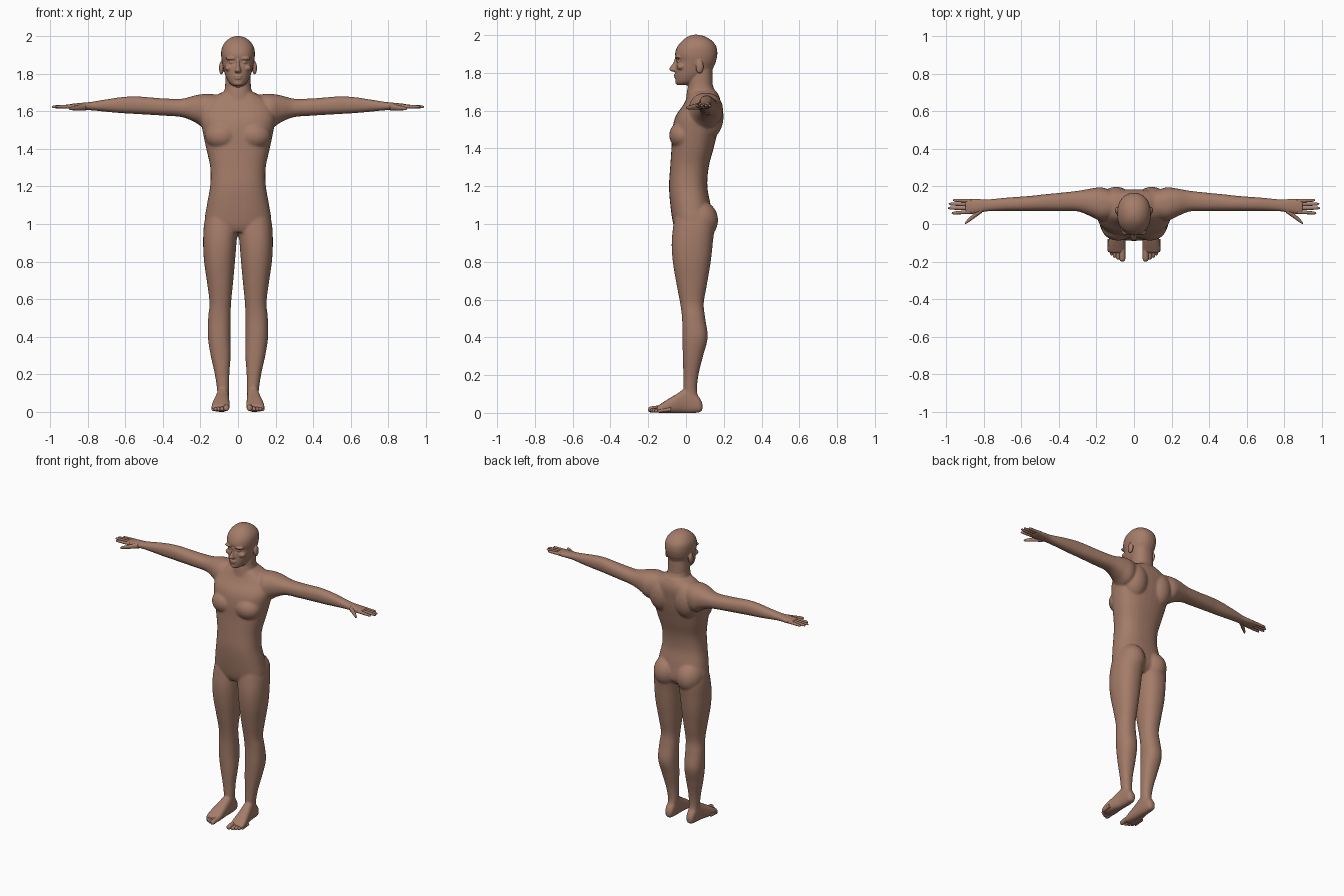
import bpy, bmesh, math
from mathutils import Matrix, Vector

skin = bpy.data.materials.new("warm_brown_skin")
skin.diffuse_color = (0.37, 0.20, 0.14, 1)


def spline(rows, sub=5):
    """Catmull-Rom interpolation through the section rows."""
    pts = [Vector(r) for r in rows]
    out = []
    for i in range(len(pts) - 1):
        p0, p1, p2, p3 = pts[max(i - 1, 0)], pts[i], pts[i + 1], pts[min(i + 2, len(pts) - 1)]
        for k in range(sub):
            t = k / sub
            out.append(0.5 * (2 * p1 + (p2 - p0) * t + (2 * p0 - 5 * p1 + 4 * p2 - p3) * t * t
                              + (3 * p1 - p0 - 3 * p2 + p3) * t ** 3))
    return out + [pts[-1]]


def loft(bm, axis, rows, side=1, p=2.25, seg=32):
    """Closed tube; each row is position along axis, then min/max of the two other axes."""
    rings = []
    for t, a0, a1, b0, b1 in spline(rows):
        ring = []
        for k in range(seg):
            c, s = math.cos(math.tau * k / seg), math.sin(math.tau * k / seg)
            a = (a0 + a1) / 2 + (a1 - a0) / 2 * math.copysign(abs(c) ** (2 / p), c)
            b = (b0 + b1) / 2 + (b1 - b0) / 2 * math.copysign(abs(s) ** (2 / p), s)
            x, y, z = {"x": (t, a, b), "y": (a, t, b), "z": (a, b, t)}[axis]
            ring.append(bm.verts.new((x * side, y, z)))
        rings.append(ring)
    for r, q in zip(rings, rings[1:]):
        for k in range(seg):
            n = (k + 1) % seg
            bm.faces.new((r[k], r[n], q[n], q[k]))
    bm.faces.new(rings[0])
    bm.faces.new(rings[-1])


def column(bm, rows, p=2.25):
    """Vertical loft centred on x = 0: z, half width, front y, back y."""
    loft(bm, "z", [(z, -w, w, f, b) for z, w, f, b in rows], p=p)


def blob(bm, centre, radii):
    m = Matrix.Translation(centre) @ Matrix.Diagonal((*radii, 1))
    bmesh.ops.create_uvsphere(bm, u_segments=24, v_segments=16, radius=1, matrix=m)


def digit(bm, axis, base, tip, r0, r1, side):
    """Rounded finger or toe from base to tip."""
    i, j, k = {"x": (0, 1, 2), "y": (1, 0, 2)}[axis]
    rows = []
    for t, f in ((0, 1), (0.3, 0.97), (0.6, 1), (0.85, 0.97), (0.96, 0.7), (1, 0.2)):
        c = Vector(base).lerp(Vector(tip), t)
        r = (r0 + (r1 - r0) * t) * f
        rows.append((c[i], c[j] - r, c[j] + r, c[k] - r, c[k] + r))
    loft(bm, axis, rows, side, p=2, seg=16)


def finish(name, bm, voxel=0, smooth=0):
    """Make the object; with a voxel size, fuse all pieces and relax the surface."""
    bmesh.ops.recalc_face_normals(bm, faces=bm.faces)
    me = bpy.data.meshes.new(name)
    bm.to_mesh(me)
    bm.free()
    ob = bpy.data.objects.new(name, me)
    bpy.context.collection.objects.link(ob)
    if voxel:
        rm = ob.modifiers.new("fuse", "REMESH")
        rm.mode, rm.voxel_size = "VOXEL", voxel
        sm = ob.modifiers.new("relax", "SMOOTH")
        sm.factor, sm.iterations = 0.5, smooth
        dg = bpy.context.evaluated_depsgraph_get()
        dg.update()
        fused = bpy.data.meshes.new_from_object(ob.evaluated_get(dg))
        ob.modifiers.clear()
        ob.data = fused
    ob.data.materials.clear()
    ob.data.materials.append(skin)
    ob.data.shade_smooth()
    return ob


# torso and neck
bm = bmesh.new()
column(bm, [(0.955, 0.10, -0.05, 0.10), (1.0, 0.174, -0.068, 0.14), (1.1, 0.166, -0.083, 0.13),
            (1.2, 0.149, -0.09, 0.113), (1.3, 0.148, -0.084, 0.12), (1.4, 0.169, -0.077, 0.146),
            (1.5, 0.19, -0.072, 0.17), (1.57, 0.2, -0.055, 0.18), (1.63, 0.185, -0.015, 0.185),
            (1.67, 0.145, 0.005, 0.178), (1.705, 0.08, 0.015, 0.16)], p=2.4)
column(bm, [(1.62, 0.08, -0.005, 0.18), (1.68, 0.076, 0.002, 0.168), (1.72, 0.071, 0.008, 0.147),
            (1.77, 0.066, 0.02, 0.132)])
for s in (1, -1):
    # chest, shoulder blades and buttocks
    blob(bm, (0.085 * s, -0.015, 1.47), (0.09, 0.074, 0.075))
    blob(bm, (0.095 * s, 0.12, 1.57), (0.085, 0.079, 0.12))
    blob(bm, (0.086 * s, 0.07, 1.02), (0.088, 0.1, 0.105))
    # leg
    loft(bm, "z", [(0.07, 0.052, 0.108, 0.0, 0.07), (0.12, 0.047, 0.112, -0.012, 0.058),
                   (0.2, 0.046, 0.124, -0.014, 0.066), (0.3, 0.039, 0.146, -0.017, 0.09),
                   (0.4, 0.039, 0.161, -0.019, 0.115), (0.5, 0.039, 0.159, -0.021, 0.102),
                   (0.58, 0.037, 0.152, -0.031, 0.094), (0.68, 0.027, 0.164, -0.05, 0.111),
                   (0.8, 0.016, 0.181, -0.07, 0.131), (0.9, 0.008, 0.186, -0.076, 0.142),
                   (1.0, 0.0, 0.181, -0.066, 0.15), (1.08, 0.02, 0.16, -0.05, 0.125)], s)
    # foot
    loft(bm, "y", [(0.087, 0.066, 0.096, 0.015, 0.05), (0.072, 0.054, 0.107, 0.003, 0.08),
                   (0.03, 0.048, 0.112, -0.002, 0.125), (-0.01, 0.047, 0.116, -0.002, 0.125),
                   (-0.05, 0.046, 0.126, -0.002, 0.1), (-0.1, 0.044, 0.138, -0.002, 0.07),
                   (-0.135, 0.044, 0.142, -0.001, 0.047), (-0.155, 0.048, 0.136, 0.003, 0.034)], s, p=2.6)
    # arm and palm
    loft(bm, "x", [(0.04, 0.06, 0.16, 1.6, 1.69), (0.1, 0.04, 0.17, 1.55, 1.69),
                   (0.17, 0.015, 0.195, 1.51, 1.694), (0.23, 0.04, 0.189, 1.543, 1.686),
                   (0.3, 0.067, 0.177, 1.57, 1.668), (0.4, 0.069, 0.166, 1.578, 1.67),
                   (0.5, 0.069, 0.156, 1.584, 1.678), (0.55, 0.069, 0.15, 1.587, 1.681),
                   (0.62, 0.069, 0.145, 1.591, 1.677), (0.7, 0.07, 0.139, 1.598, 1.665),
                   (0.78, 0.067, 0.131, 1.606, 1.652), (0.83, 0.058, 0.134, 1.608, 1.647),
                   (0.87, 0.052, 0.136, 1.61, 1.643), (0.9, 0.055, 0.132, 1.614, 1.639)], s)
body = finish("body", bm, 0.006, 10)

# head with face
bm = bmesh.new()
column(bm, [(1.67, 0.062, 0.02, 0.15), (1.73, 0.068, 0.01, 0.142), (1.82, 0.066, 0.02, 0.14)])
column(bm, [(1.735, 0.022, -0.045, 0.01), (1.75, 0.044, -0.054, 0.06), (1.78, 0.062, -0.057, 0.1),
            (1.81, 0.073, -0.057, 0.135), (1.84, 0.08, -0.055, 0.15), (1.862, 0.085, -0.05, 0.159),
            (1.9, 0.09, -0.058, 0.166), (1.94, 0.086, -0.045, 0.16), (1.972, 0.067, -0.018, 0.135),
            (1.993, 0.04, 0.012, 0.1), (2.002, 0.012, 0.042, 0.065)], p=2.2)
column(bm, [(1.806, 0.012, -0.073, -0.03), (1.816, 0.018, -0.089, -0.03), (1.828, 0.014, -0.086, -0.03),
            (1.85, 0.009, -0.07, -0.03), (1.88, 0.009, -0.058, -0.03)], p=2)
for z, w in ((1.789, 0.025), (1.777, 0.021)):
    blob(bm, (0, -0.053, z), (w, 0.011, 0.006))
blob(bm, (0, -0.045, 1.75), (0.022, 0.012, 0.012))
for s in (1, -1):
    blob(bm, (0.036 * s, -0.042, 1.883), (0.032, 0.017, 0.009))   # brow
    blob(bm, (0.033 * s, -0.037, 1.862), (0.015, 0.014, 0.007))   # eye
    blob(bm, (0.046 * s, -0.026, 1.832), (0.026, 0.022, 0.018))   # cheek
    blob(bm, (0.089 * s, 0.072, 1.832), (0.012, 0.021, 0.036))    # ear
finish("head", bm, 0.004, 3)

# fingers, thumbs and toes
for s, label in ((1, "right"), (-1, "left")):
    bm = bmesh.new()
    for y0, y1, x1 in ((0.065, 0.058, 0.972), (0.084, 0.085, 0.993), (0.104, 0.107, 0.988), (0.123, 0.127, 0.965)):
        digit(bm, "x", (0.87, y0, 1.627), (x1, y1, 1.625), 0.0115, 0.0075, s)
    digit(bm, "x", (0.81, 0.08, 1.625), (0.902, 0.003, 1.615), 0.02, 0.008, s)
    finish(label + "_fingers", bm)
    bm = bmesh.new()
    for x, y, r in ((0.062, -0.2, 0.017), (0.085, -0.19, 0.012), (0.103, -0.18, 0.0115),
                    (0.119, -0.167, 0.011), (0.132, -0.15, 0.0105)):
        digit(bm, "y", (x, y + 0.07, r + 0.008), (x, y, r), r, r * 0.9, s)
    finish(label + "_toes", bm)
